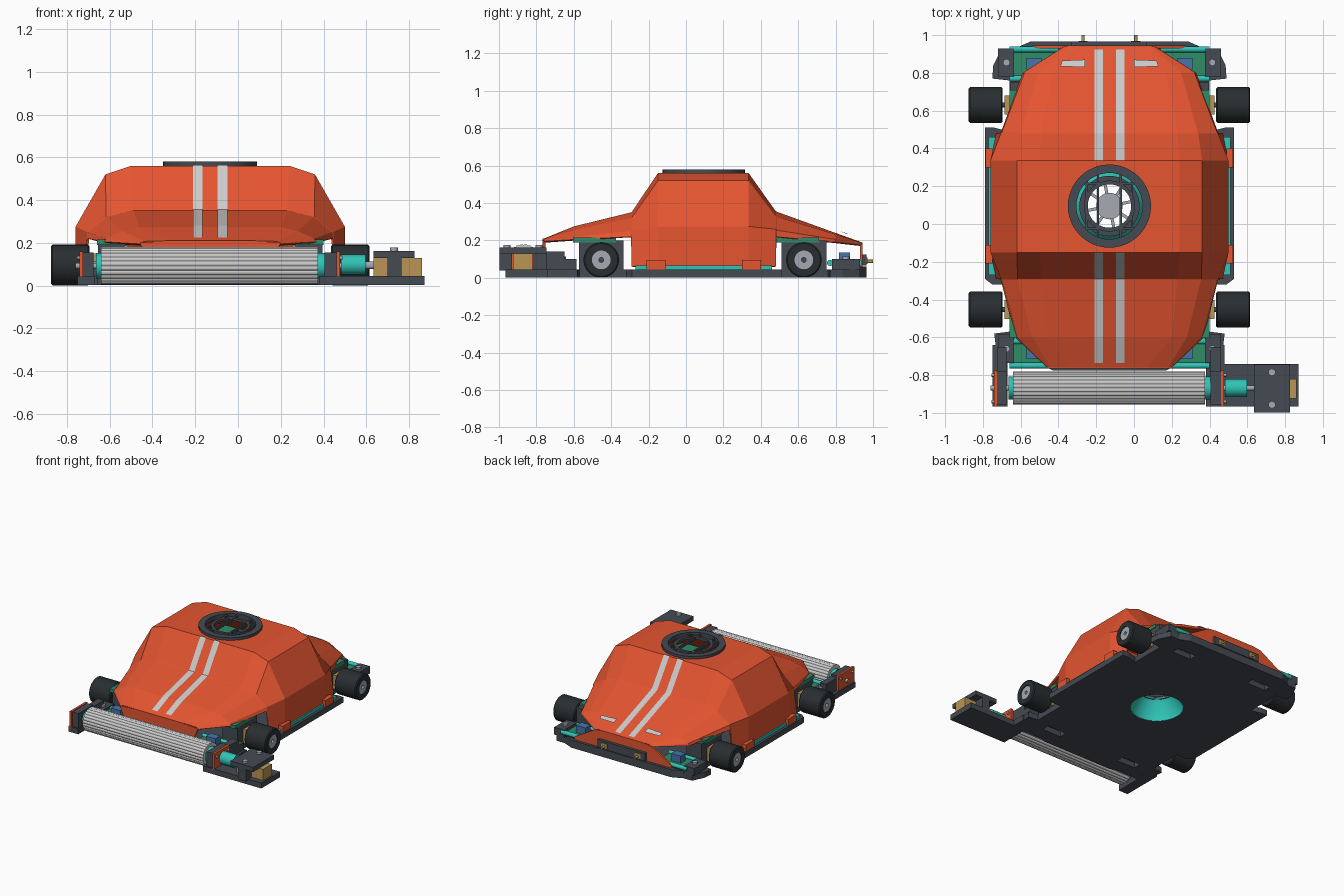
import bpy, bmesh
from math import pi, cos, sin
from mathutils import Matrix, Vector

if "Cube" in bpy.data.objects:
    bpy.data.objects.remove(bpy.data.objects["Cube"])

C = -0.13            # centre line of the body
FY = 0.095           # fan position along y


def mat(name, r, g, b):
    m = bpy.data.materials.new(name)
    m.diffuse_color = (r, g, b, 1)
    m.use_nodes = True
    m.node_tree.nodes["Principled BSDF"].inputs["Base Color"].default_value = m.diffuse_color
    return m


ORANGE = mat("orange", 0.78, 0.09, 0.03)
DARK = mat("dark", 0.06, 0.07, 0.085)
TYRE = mat("tyre", 0.022, 0.027, 0.03)
TEAL = mat("teal", 0.03, 0.55, 0.47)
GREEN = mat("green", 0.03, 0.26, 0.14)
GOLD = mat("gold", 0.48, 0.3, 0.09)
WHITE = mat("white", 0.8, 0.82, 0.83)
STEEL = mat("steel", 0.38, 0.41, 0.45)
BLUE = mat("blue", 0.06, 0.18, 0.4)


def finish(name, bm, m, smooth=False, fix=True):
    if fix:
        bmesh.ops.recalc_face_normals(bm, faces=bm.faces)
    me = bpy.data.meshes.new(name)
    bm.to_mesh(me)
    bm.free()
    o = bpy.data.objects.new(name, me)
    bpy.context.collection.objects.link(o)
    if m:
        me.materials.append(m)
    if smooth:
        bpy.ops.object.select_all(action='DESELECT')
        o.select_set(True)
        bpy.context.view_layer.objects.active = o
        bpy.ops.object.shade_smooth_by_angle(angle=0.6)
    return o


def box(name, x0, x1, y0, y1, z0, z1, m):
    bm = bmesh.new()
    M = Matrix.Translation(((x0 + x1) / 2, (y0 + y1) / 2, (z0 + z1) / 2))
    bmesh.ops.create_cube(bm, size=1, matrix=M @ Matrix.Diagonal((abs(x1 - x0), y1 - y0, z1 - z0, 1)))
    return finish(name, bm, m)


def side_box(name, s, w0, w1, *rest):
    return box(name, C + s * w0, C + s * w1, *rest)


def prism(name, pts, axis, a, b, m):
    """Extrude a 2D outline: axis z takes (x, y) points, axis y takes (x, z)."""
    put = (lambda p, t: (p[0], p[1], t)) if axis == 'z' else (lambda p, t: (p[0], t, p[1]))
    bm = bmesh.new()
    f = bm.faces.new([bm.verts.new(put(p, a)) for p in pts])
    top = bmesh.ops.extrude_face_region(bm, geom=[f])['geom']
    d = Vector(put((0, 0), b - a))
    bmesh.ops.translate(bm, vec=d, verts=[v for v in top if isinstance(v, bmesh.types.BMVert)])
    return finish(name, bm, m)


def mirrored(half):
    return [(C + w, t) for w, t in half] + [(C - w, t) for w, t in reversed(half)]


def lathe(name, prof, loc, axis, m, seg=40, closed=True):
    """Spin (radius, height) points about an axis through loc."""
    rot = {'z': Matrix(), 'x': Matrix.Rotation(pi / 2, 4, 'Y'), 'y': Matrix.Rotation(-pi / 2, 4, 'X')}[axis]
    M = Matrix.Translation(loc) @ rot
    bm = bmesh.new()
    rings = [[bm.verts.new(M @ Vector((r * cos(2 * pi * k / seg), r * sin(2 * pi * k / seg), h)))
              for k in range(seg)] for r, h in prof]
    n = len(rings)
    for i in range(n if closed else n - 1):
        a, b = rings[i], rings[(i + 1) % n]
        for k in range(seg):
            bm.faces.new((a[k], a[(k + 1) % seg], b[(k + 1) % seg], b[k]))
    if not closed:
        bm.faces.new(rings[0])
        bm.faces.new(rings[-1])
    return finish(name, bm, m, True)


def cyl(name, loc, r, d, axis, m, seg=32):
    return lathe(name, [(r, -d / 2), (r, d / 2)], loc, axis, m, seg, False)


def cut(o, cutter):
    md = o.modifiers.new("cut", 'BOOLEAN')
    md.operation, md.solver, md.object = 'DIFFERENCE', 'EXACT', cutter
    cutter.hide_render = True
    cutter.hide_set(True)


# Faceted body shell: lofted sections, half profile as (half width, z)
sections = [
    (-0.76, (0.33, 0.195), (0.325, 0.2), (0.31, 0.207), (0.2, 0.21)),
    (-0.60, (0.50, 0.205), (0.485, 0.22), (0.41, 0.255), (0.33, 0.275)),
    (-0.294, (0.575, 0.22), (0.57, 0.25), (0.485, 0.32), (0.36, 0.35)),
    (-0.29, (0.60, 0.06), (0.575, 0.25), (0.487, 0.322), (0.36, 0.352)),
    (-0.15, (0.63, 0.06), (0.63, 0.275), (0.49, 0.52), (0.37, 0.56)),
    (0.335, (0.63, 0.06), (0.63, 0.275), (0.49, 0.52), (0.37, 0.56)),
    (0.48, (0.60, 0.06), (0.575, 0.26), (0.47, 0.33), (0.36, 0.356)),
    (0.484, (0.575, 0.22), (0.57, 0.255), (0.468, 0.328), (0.36, 0.354)),
    (0.80, (0.46, 0.19), (0.45, 0.205), (0.38, 0.232), (0.3, 0.24)),
    (0.94, (0.24, 0.175), (0.235, 0.18), (0.22, 0.188), (0.17, 0.19)),
]
bm = bmesh.new()
rows = []
for y, *h in sections:
    rows.append([bm.verts.new((x, y, z)) for x, z in mirrored(h)])
for a, b in zip(rows, rows[1:]):
    for j in range(7):
        bm.faces.new((a[j], b[j], b[j + 1], a[j + 1]))
shell = finish("body_shell", bm, ORANGE, fix=False)
sol = shell.modifiers.new("thickness", 'SOLIDIFY')
sol.thickness, sol.offset = 0.012, -1
cut(shell, cyl("roof_cutter", (C, FY, 0.55), 0.19, 0.2, 'z', None, 48))
prism("front_panel", mirrored([(0.26, 0.05), (0.33, 0.2), (0.2, 0.21)]), 'y', -0.766, -0.752, ORANGE)
prism("rear_panel", mirrored([(0.41, 0.05), (0.41, 0.08), (0.24, 0.18), (0.17, 0.19)]), 'y', 0.93, 0.944, ORANGE)

# White stripes on the sloping hoods and tail flashes
paths = {"front": [(-0.15, 0.56), (-0.29, 0.351), (-0.60, 0.275), (-0.735, 0.2203)],
         "rear": [(0.335, 0.56), (0.48, 0.356), (0.80, 0.24), (0.925, 0.1954)]}
for end, path in paths.items():
    for x0 in (C - 0.08, C + 0.035):
        bm = bmesh.new()
        vs = [[bm.verts.new((x, y, z + 0.005)) for x in (x0, x0 + 0.045)] for y, z in path]
        for a, b in zip(vs, vs[1:]):
            bm.faces.new((a[0], a[1], b[1], b[0]))
        finish(end + "_stripe", bm, WHITE)
for s in (-1, 1):
    bm = bmesh.new()
    bm.faces.new([bm.verts.new((C + s * w, y, 0.545 - 0.36 * y + z)) for w, y, z in
                  ((0.13, 0.87, 0.002), (0.25, 0.865, 0), (0.26, 0.835, 0), (0.13, 0.83, 0.002))])
    finish("tail_flash", bm, WHITE)

# Chassis plate with side skids and corner ears
half = [(0.53, -0.76), (0.53, -0.66), (0.60, -0.66), (0.61, -0.58), (0.53, -0.57), (0.53, -0.32), (0.62, -0.32),
        (0.66, -0.29), (0.66, 0.51), (0.61, 0.51), (0.53, 0.49), (0.53, 0.76), (0.62, 0.77), (0.615, 0.84),
        (0.57, 0.93), (0.50, 0.93), (0.42, 0.96)]
base = prism("chassis_plate", mirrored(half), 'z', 0.003, 0.045, DARK)
cut(base, cyl("floor_cutter", (C, FY, 0.02), 0.19, 0.2, 'z', None, 48))
for s in (-1, 1):
    for y in (-0.62, 0.80):
        cut(base, side_box("slot_cutter", s, 0.26, 0.42, y - 0.03, y + 0.03, -0.1, 0.2, None))
prism("front_bumper", mirrored([(0.30, -0.775), (0.37, -0.74)]), 'z', 0.003, 0.06, DARK)
prism("rear_bumper", mirrored([(0.50, 0.93), (0.42, 0.965)]), 'z', 0.003, 0.06, DARK)

# Rear connector box and pins
box("rear_connector_box", C - 0.2, C + 0.2, 0.944, 0.966, 0.065, 0.125, DARK)
for s in (-1, 1):
    side_box("connector", s, 0.115, 0.165, 0.96, 0.97, 0.075, 0.11, GOLD)
    cyl("rear_pin", (C + s * 0.14, 0.98, 0.088), 0.009, 0.04, 'y', GOLD, 12)

# Roof vent ring, grille, fan and floor funnel
ring = lambda name, r0, r1, z0, z1, m: lathe(
    name, [(r0, z0), (r1, z0), (r1, z1), (r0, z1)], (C, FY, 0), 'z', m, 48)
ring("vent_ring", 0.175, 0.22, 0.545, 0.58, DARK)
ring("vent_inner_ring", 0.115, 0.135, 0.555, 0.572, DARK)
for w in (-0.12, -0.06, 0.06, 0.12):
    L = (0.18 ** 2 - w * w) ** 0.5
    box("grille_slat", C + w - 0.006, C + w + 0.006, FY - L, FY + L, 0.55, 0.57, DARK)
    if abs(w) > 0.1:
        box("grille_crossbar", C - L, C + L, FY + w - 0.006, FY + w + 0.006, 0.55, 0.57, DARK)
lathe("floor_funnel", [(0.205, 0.004), (0.205, 0.05), (0.13, 0.15), (0.115, 0.15), (0.185, 0.04), (0.185, 0.004)],
      (C, FY, 0), 'z', TEAL, 48)
ring("fan_duct", 0.117, 0.16, 0.14, 0.22, DARK)
cyl("fan_hub", (C, FY, 0.17), 0.07, 0.08, 'z', STEEL)
for k in range(8):
    o = box("fan_blade", 0.06, 0.12, -0.008, 0.008, 0.15, 0.19, STEEL)
    o.matrix_world = Matrix.Translation((C, FY, 0)) @ Matrix.Rotation(k * pi / 4 + 0.2, 4, 'Z')

for s in (-1, 1):
    # Shell tabs and teal sill on each side
    side_box("side_sill", s, 0.58, 0.64, -0.27, 0.46, 0.045, 0.066, TEAL)
    for y in (-0.16, 0.35):
        side_box("shell_tab", s, 0.62, 0.655, y - 0.05, y + 0.05, 0.045, 0.095, ORANGE)
    # Wheels with drive units
    for y, e in ((-0.453, "front"), (0.63, "rear")):
        x = C + s * 0.655
        lathe(e + "_tyre", [(0.05, -0.09), (0.088, -0.09), (0.095, -0.083), (0.095, 0.083), (0.088, 0.09), (0.05, 0.09)],
              (x, y, 0.096), 'x', TYRE)
        lathe(e + "_rim", [(0.013, -0.085), (0.052, -0.085), (0.052, 0.085), (0.013, 0.085)], (x, y, 0.096), 'x', STEEL)
        cyl(e + "_axle", (C + s * 0.61, y, 0.096), 0.013, 0.22, 'x', DARK, 16)
        side_box(e + "_motor_box", s, 0.40, 0.525, y - 0.12, y + 0.12, 0.04, 0.2, DARK)
        side_box(e + "_gearbox", s, 0.52, 0.555, y - 0.05, y + 0.05, 0.045, 0.15, GOLD)
        side_box(e + "_gusset", s, 0.37, 0.53, y - 0.15, y + 0.08, 0.19, 0.215, GREEN)
    # Corner modules
    for y0, y1, e in ((-0.75, -0.62, "front"), (0.77, 0.925, "rear")):
        side_box(e + "_corner_board", s, 0.28, 0.52, y0 + 0.015, y1 - 0.015, 0.045, 0.08, GREEN)
        ym = (y0 + y1) / 2
        for y in (y0, y1):
            cyl(e + "_corner_tube", (C + s * 0.4, y, 0.08), 0.016, 0.26, 'x', TEAL, 16)
        side_box(e + "_corner_block", s, 0.36, 0.44, ym - 0.03, ym + 0.03, 0.08, 0.135, BLUE)
        yb = -0.66 if e == "front" else 0.855
        side_box(e + "_corner_ear", s, 0.505, 0.59, yb - 0.075, yb + 0.075, 0.045, 0.1, DARK)
        cyl(e + "_ear_bolt", (C + s * 0.545, yb, 0.105), 0.018, 0.02, 'z', STEEL, 16)

# Front roller with a fluted surface, caps and shaft
RY, RZ = -0.868, 0.092
bm = bmesh.new()
N = 72
loops = [[bm.verts.new((x, RY + r * cos(2 * pi * k / N), RZ + r * sin(2 * pi * k / N)))
          for k in range(N) for r in [0.084 if k % 3 == 0 else 0.088]] for x in (-0.64, 0.375)]
for k in range(N):
    bm.faces.new((loops[0][k], loops[0][(k + 1) % N], loops[1][(k + 1) % N], loops[1][k]))
for l in loops:
    bm.faces.new(l)
finish("front_roller", bm, WHITE)
cyl("roller_cap_left", (-0.645, RY, RZ), 0.06, 0.04, 'x', TEAL)
cyl("roller_cap_right", (0.385, RY, RZ), 0.06, 0.04, 'x', TEAL)
cyl("roller_shaft", (-0.06, RY, RZ), 0.014, 1.4, 'x', STEEL, 16)

# Roller arms, bearing blocks and orange end plates
box("left_arm", -0.75, -0.67, -0.965, -0.64, 0.003, 0.045, DARK)
box("right_arm", 0.38, 0.48, -0.965, -0.64, 0.003, 0.045, DARK)
for x0, x1, p, e in ((-0.725, -0.675, -0.742, "left"), (0.405, 0.46, 0.46, "right")):
    box(e + "_bearing_block", x0, x1, -0.955, -0.78, 0.045, 0.155, DARK)
    box(e + "_end_plate", p, p + 0.017, -0.965, -0.775, 0.02, 0.16, ORANGE)
    for y in (-0.94, -0.80):
        cyl(e + "_plate_bolt", (p + 0.0085, y, 0.13), 0.009, 0.04, 'x', STEEL, 12)
    box(e + "_arm_riser", x0, x1, -0.79, -0.65, 0.045, 0.14, DARK)

# Roller drive motor on its outrigger plate
box("motor_plate", 0.47, 0.872, -0.965, -0.74, 0.003, 0.045, DARK)
cyl("shaft_coupler", (0.54, RY, 0.098), 0.047, 0.115, 'x', TEAL)
cyl("motor_shaft", (0.62, RY, 0.098), 0.014, 0.06, 'x', STEEL, 16)
box("drive_motor", 0.635, 0.86, -0.925, -0.82, 0.045, 0.13, GOLD)
box("motor_clamp_top", 0.635, 0.825, -0.997, -0.745, 0.128, 0.162, DARK)
for y0, y1 in ((-0.997, -0.93), (-0.815, -0.745)):
    box("motor_clamp_leg", 0.70, 0.765, y0, y1, 0.04, 0.13, DARK)
for y in (-0.957, -0.785):
    cyl("clamp_bolt", (0.73, y, 0.167), 0.019, 0.02, 'z', STEEL, 16)
